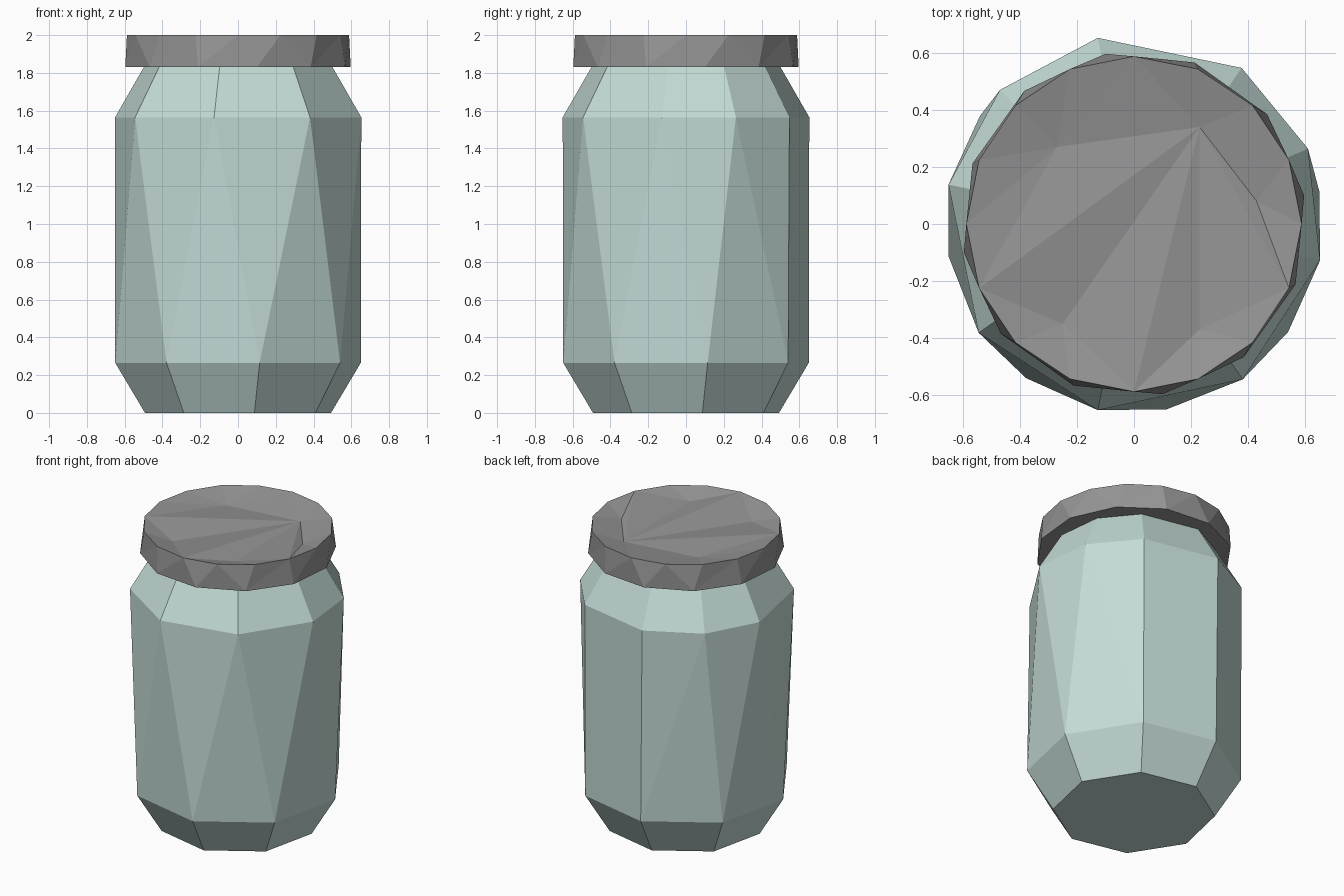
import bpy, bmesh, math

if "Cube" in bpy.data.objects:
    bpy.data.objects.remove(bpy.data.objects["Cube"])


def material(name, color):
    m = bpy.data.materials.new(name)
    m.diffuse_color = (*color, 1)
    m.use_nodes = True
    m.node_tree.nodes["Principled BSDF"].inputs["Base Color"].default_value = m.diffuse_color
    return m


def ring(bm, radius, z, angles):
    return [(a, bm.verts.new((radius * math.cos(math.radians(a)),
                              radius * math.sin(math.radians(a)), z))) for a in angles]


def zip_rings(bm, low, high):
    """Join two rings with a band of triangles, stepping by angle."""
    def at(r, k):
        return r[k % len(r)][0] + 360 * (k // len(r))
    i = j = 0
    while i < len(low) or j < len(high):
        go_low = j >= len(high) or (i < len(low) and at(low, i + 1) <= at(high, j + 1))
        a, b = low[i % len(low)][1], high[j % len(high)][1]
        if go_low:
            i += 1
            bm.faces.new((a, low[i % len(low)][1], b))
        else:
            j += 1
            bm.faces.new((a, high[j % len(high)][1], b))


def quad_rings(bm, low, high):
    n = len(low)
    for i in range(n):
        k = (i + 1) % n
        bm.faces.new((low[i][1], low[k][1], high[k][1], high[i][1]))


def finish(bm, name, mat):
    bmesh.ops.recalc_face_normals(bm, faces=bm.faces[:])
    me = bpy.data.meshes.new(name)
    bm.to_mesh(me)
    bm.free()
    me.materials.append(mat)
    ob = bpy.data.objects.new(name, me)
    bpy.context.collection.objects.link(ob)


glass = material("pale teal glass", (0.55, 0.71, 0.675))
metal = material("grey metal", (0.30, 0.30, 0.30))

# Jar body: eight-sided foot, nine-sided shoulder
foot_angles = [10 + 45 * k for k in range(8)]
shoulder_angles = [23.4, 55.4, 101, 135, 168, 215, 259, 305, 349]
bm = bmesh.new()
base = ring(bm, 0.50, 0.0, foot_angles)
foot = ring(bm, 0.66, 0.265, foot_angles)
shoulder = ring(bm, 0.665, 1.565, shoulder_angles)
neck = ring(bm, 0.51, 1.83, shoulder_angles)
quad_rings(bm, base, foot)
zip_rings(bm, foot, shoulder)
quad_rings(bm, shoulder, neck)
bm.faces.new([v for _, v in base])
bm.faces.new([v for _, v in neck])
finish(bm, "jar_body", glass)

# Lid: skirt with a sixteen-sided rim
bm = bmesh.new()
skirt = ring(bm, 0.605, 1.83, [9.5 + 30 * k for k in range(12)])
rim = ring(bm, 0.588, 2.0, [22.5 * k for k in range(16)])
zip_rings(bm, skirt, rim)
bm.faces.new([v for _, v in skirt])
# Lid top: five sunken points fanned to the rim and to each other
a, b, c, d, e = [bm.verts.new((x, y, 1.955)) for x, y in
                 ((0.23, 0.34), (0.43, 0.08), (0.23, -0.37), (-0.25, -0.35), (-0.27, 0.27))]
T = [v for _, v in rim]
for hub, first, last in ((a, 2, 4), (e, 4, 9), (d, 9, 12), (c, 12, 15), (b, 15, 18)):
    for k in range(first, last):
        bm.faces.new((hub, T[k % 16], T[(k + 1) % 16]))
chain = [T[4], e, T[9], d, T[12], c, T[15], b, T[2]]
for p, q in zip(chain, chain[1:]):
    bm.faces.new((a, p, q))
finish(bm, "jar_lid", metal)
